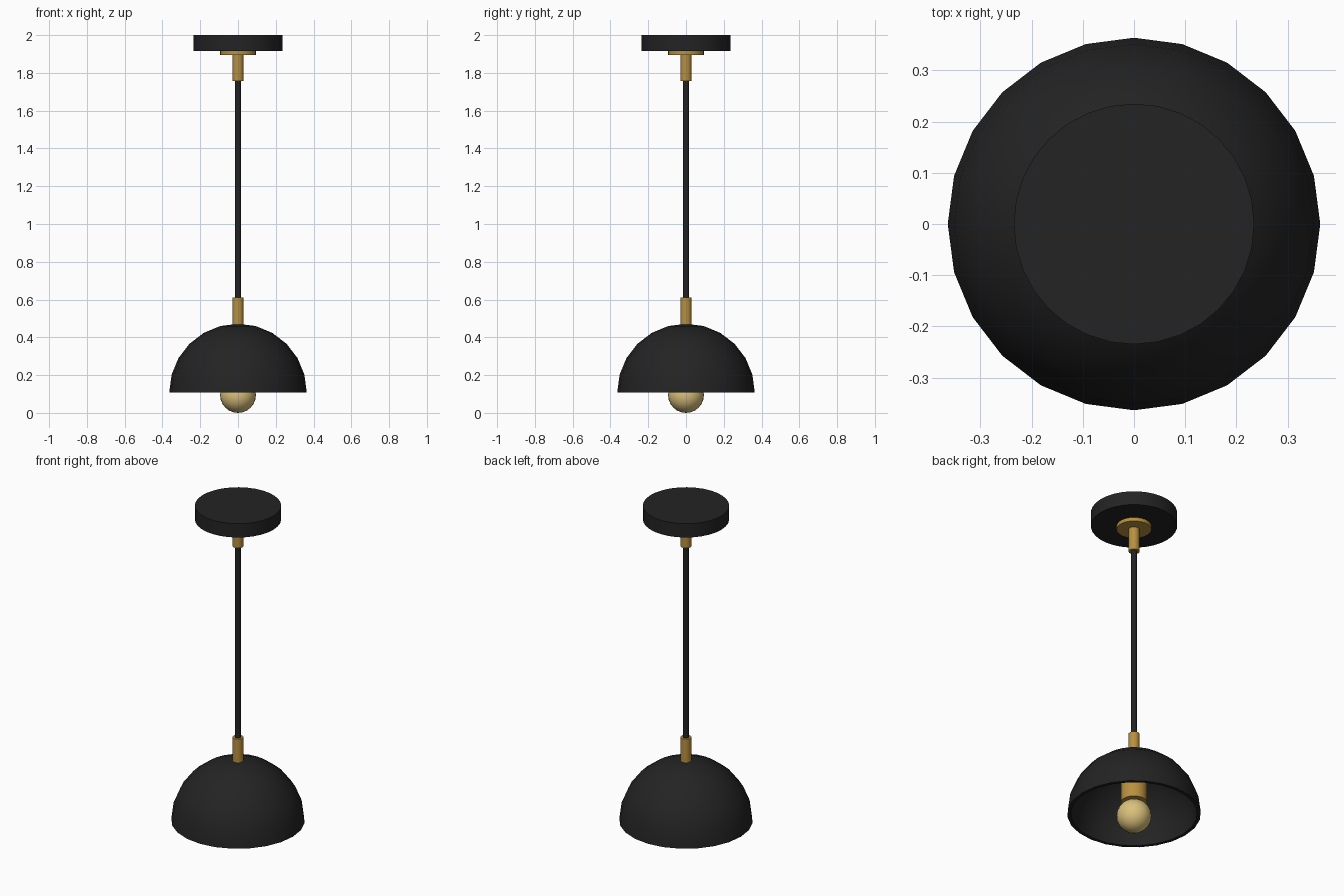
import bpy, bmesh, math

if "Cube" in bpy.data.objects:
    bpy.data.objects.remove(bpy.data.objects["Cube"])

def material(name, rgb):
    m = bpy.data.materials.new(name)
    m.diffuse_color = (*rgb, 1)
    m.use_nodes = True
    m.node_tree.nodes["Principled BSDF"].inputs["Base Color"].default_value = m.diffuse_color
    return m

BLACK = material("matte black", (0.017, 0.017, 0.017))
BRASS = material("brass", (0.48, 0.28, 0.05))
GLOW = material("warm bulb glass", (0.70, 0.53, 0.20))

def lathe(name, profile, mat, sides=24):
    """Spin an (r, z) profile around z; points with r = 0 become poles."""
    bm = bmesh.new()
    rings = []
    for r, z in profile:
        if r < 1e-6:
            rings.append([bm.verts.new((0, 0, z))] * sides)
        else:
            rings.append([bm.verts.new((r * math.cos(2 * math.pi * i / sides),
                                        r * math.sin(2 * math.pi * i / sides), z))
                          for i in range(sides)])
    for a, b in zip(rings, rings[1:]):
        for i in range(sides):
            j = (i + 1) % sides
            bm.faces.new(list(dict.fromkeys((a[i], a[j], b[j], b[i]))))
    bmesh.ops.recalc_face_normals(bm, faces=bm.faces[:])
    me = bpy.data.meshes.new(name)
    bm.to_mesh(me)
    bm.free()
    ob = bpy.data.objects.new(name, me)
    bpy.context.collection.objects.link(ob)
    me.materials.append(mat)
    bpy.context.view_layer.objects.active = ob
    bpy.ops.object.select_all(action='DESELECT')
    ob.select_set(True)
    bpy.ops.object.shade_smooth_by_angle(angle=math.radians(35))
    return ob

def cylinder(name, r, z0, z1, mat, sides=24):
    return lathe(name, [(0, z0), (r, z0), (r, z1), (0, z1)], mat, sides)

def arc(radius, z, start, end, steps):
    pts = []
    for k in range(steps + 1):
        t = math.radians(start + (end - start) * k / steps)
        pts.append((radius * math.cos(t), z + radius * math.sin(t)))
    return pts

# Ceiling mount
cylinder("ceiling_canopy", 0.235, 1.917, 2.0, BLACK, 32)
cylinder("canopy_collar", 0.095, 1.895, 1.917, BRASS)
cylinder("upper_stem", 0.03, 1.757, 1.897, BRASS, 16)

# Hanging rod
cylinder("rod", 0.017, 0.60, 1.77, BLACK, 12)
cylinder("lower_stem", 0.03, 0.44, 0.61, BRASS, 16)

# Hollow dome shade: outer skin, then inner skin
lathe("dome_shade", arc(0.364, 0.108, 90, 0, 6) + arc(0.345, 0.108, 0, 90, 6), BLACK)

# Lamp holder and bulb
cylinder("bulb_socket", 0.072, 0.18, 0.445, BRASS)
lathe("bulb", arc(0.095, 0.10, -90, 90, 12), GLOW)
for ob in bpy.data.objects:
    if ob.name == "bulb":
        ob.location.z = -0.005  # bulb rests on z = 0
